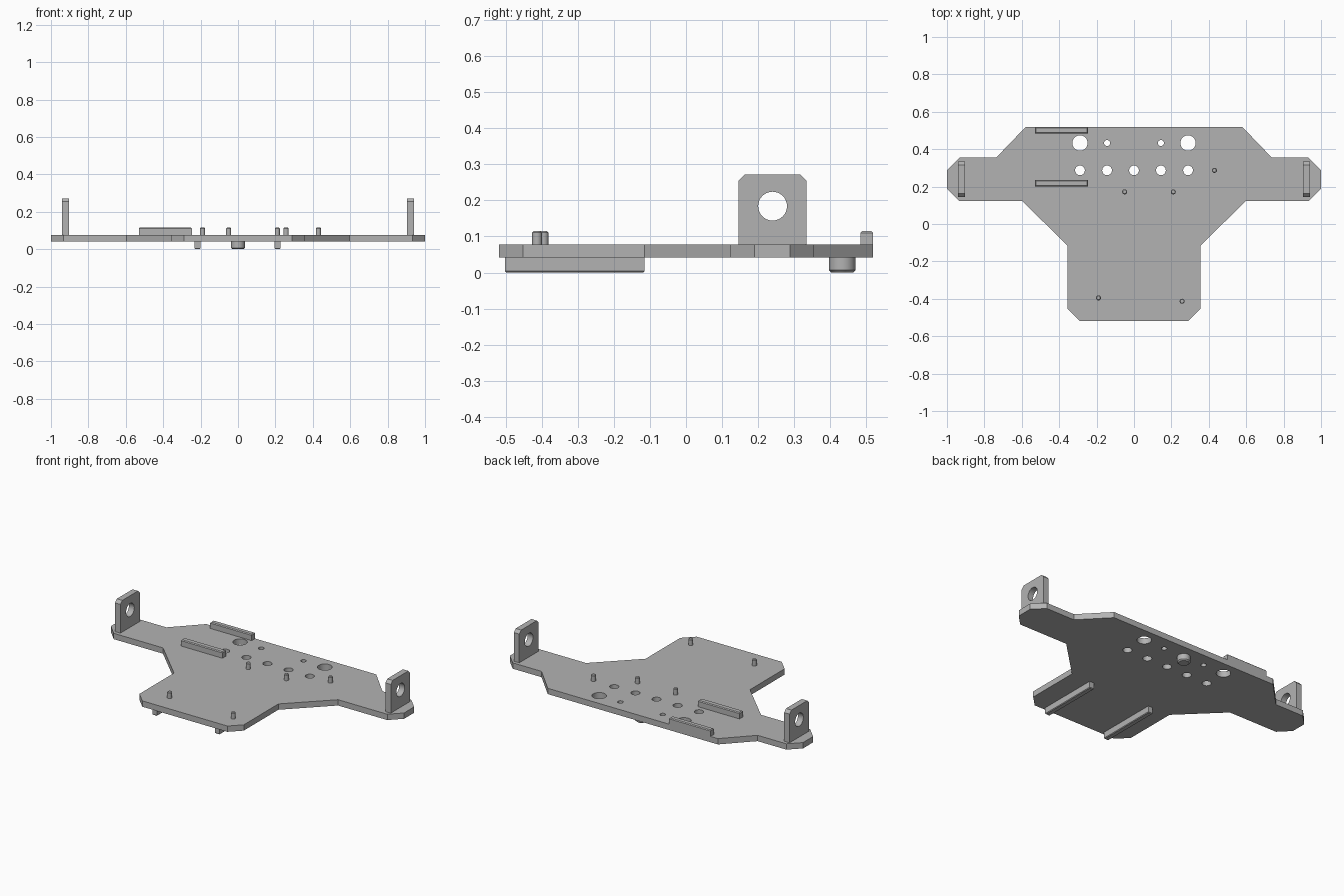
import bpy, bmesh, math
from mathutils import Matrix, Vector

cube = bpy.data.objects.get("Cube")
if cube:
    bpy.data.objects.remove(cube, do_unlink=True)

grey = bpy.data.materials.new("plain grey")
grey.use_nodes = True
grey.diffuse_color = (0.45, 0.45, 0.45, 1)
grey.node_tree.nodes["Principled BSDF"].inputs["Base Color"].default_value = grey.diffuse_color

BOTTOM, TOP, PEG_TOP = 0.041, 0.077, 0.115


def add_object(name, bm):
    bmesh.ops.recalc_face_normals(bm, faces=bm.faces)
    mesh = bpy.data.meshes.new(name)
    bm.to_mesh(mesh)
    bm.free()
    mesh.materials.append(grey)
    obj = bpy.data.objects.new(name, mesh)
    bpy.context.collection.objects.link(obj)
    bpy.ops.object.select_all(action="DESELECT")
    obj.select_set(True)
    bpy.context.view_layer.objects.active = obj
    bpy.ops.object.shade_smooth_by_angle(angle=math.radians(30))
    return obj


def circle(x, y, r, n=32):
    return [(x + r * math.cos(math.tau * i / n), y + r * math.sin(math.tau * i / n))
            for i in range(n)]


def sheet(name, loops, thickness, matrix):
    """Extruded flat outline; every loop after the first is a hole."""
    curve = bpy.data.curves.new(name, "CURVE")
    curve.dimensions = "2D"
    curve.fill_mode = "BOTH"
    curve.extrude = thickness / 2
    for loop in loops:
        spline = curve.splines.new("POLY")
        spline.points.add(len(loop) - 1)
        for point, (x, y) in zip(spline.points, loop):
            point.co = (x, y, 0, 1)
        spline.use_cyclic_u = True
    temp = bpy.data.objects.new(name + "_outline", curve)
    bpy.context.collection.objects.link(temp)
    filled = bpy.data.meshes.new_from_object(
        temp.evaluated_get(bpy.context.evaluated_depsgraph_get()))
    bm = bmesh.new()
    bm.from_mesh(filled)
    bpy.data.objects.remove(temp, do_unlink=True)
    bpy.data.curves.remove(curve)
    bpy.data.meshes.remove(filled)
    bmesh.ops.remove_doubles(bm, verts=bm.verts, dist=0.0001)
    bmesh.ops.transform(bm, matrix=matrix, verts=bm.verts)
    return add_object(name, bm)


def bar(name, low, high, side, bevel=0.005):
    """Box with the edges of its upper (side 1) or lower (side -1) face chamfered."""
    low, high = Vector(low), Vector(high)
    bm = bmesh.new()
    size = high - low
    bmesh.ops.create_cube(bm, size=1, matrix=Matrix.Translation((low + high) / 2)
                          @ Matrix.Diagonal((*size, 1)))
    end = high.z if side > 0 else low.z
    edges = [e for e in bm.edges if all(abs(v.co.z - end) < 0.001 for v in e.verts)]
    bmesh.ops.bevel(bm, geom=edges, offset=bevel, segments=1, affect="EDGES")
    return add_object(name, bm)


def stud(name, x, y, r, root, tip, chamfer, n=24):
    """Round stud with a chamfered tip, revolved as three rings."""
    bm = bmesh.new()
    step = math.copysign(chamfer, tip - root)
    rings = [[bm.verts.new((px, py, z)) for px, py in circle(x, y, radius, n)]
             for radius, z in ((r, root), (r, tip - step), (r - chamfer, tip))]
    for a, b in zip(rings, rings[1:]):
        for i in range(n):
            j = (i + 1) % n
            bm.faces.new((a[i], a[j], b[j], b[i]))
    bm.faces.new(rings[0])
    bm.faces.new(rings[-1])
    return add_object(name, bm)


# Base plate: half outline mirrored, with the drilled holes
half = [(0.58, 0.518), (0.737, 0.355), (0.933, 0.355), (1, 0.288), (1, 0.19),
        (0.933, 0.122), (0.597, 0.122), (0.356, -0.115), (0.356, -0.452), (0.29, -0.518)]
outline = half + [(-x, y) for x, y in reversed(half)]
holes = [circle(0, 0.287, 0.026)]
for s in (-1, 1):
    holes += [circle(s * 0.289, 0.433, 0.041), circle(s * 0.144, 0.433, 0.016),
              circle(s * 0.144, 0.287, 0.026), circle(s * 0.289, 0.287, 0.026)]
sheet("base_plate", [outline] + holes, TOP - BOTTOM,
      Matrix.Translation((0, 0, (TOP + BOTTOM) / 2)))

# Upright end brackets, drawn in the y-z plane
c = 0.018
y0, y1, z0, z1 = 0.145, 0.334, 0.06, 0.272
profile = [(y0, z0), (y1, z0), (y1, z1 - c), (y1 - c, z1), (y0 + c, z1), (y0, z1 - c)]
upright = Matrix(((0, 0, 1, 0), (1, 0, 0, 0), (0, 1, 0, 0), (0, 0, 0, 1)))
for side, s in (("left", 1), ("right", -1)):
    sheet(side + "_bracket", [profile, circle(0.24, 0.184, 0.04)], 0.037,
          Matrix.Translation((s * 0.922, 0, 0)) @ upright)

# Retaining ridges on top
bar("back_ridge", (-0.53, 0.484, 0.06), (-0.246, 0.518, PEG_TOP), 1)
bar("front_ridge", (-0.53, 0.2, 0.06), (-0.246, 0.236, PEG_TOP), 1)

# Runners underneath
for side, x in (("left", 0.211), ("right", -0.217)):
    bar(side + "_runner", (x - 0.016, -0.502, 0), (x + 0.016, -0.115, 0.06), -1, 0.004)

# Locating pegs on top and the round foot underneath
pegs = [(-0.05, 0.172), (0.21, 0.172), (0.43, 0.287), (-0.19, -0.395), (0.257, -0.413)]
for i, (x, y) in enumerate(pegs, 1):
    stud(f"peg_{i}", x, y, 0.0135, 0.06, PEG_TOP, 0.004)
stud("round_foot", 0, 0.433, 0.037, 0.06, 0, 0.007, 32)
